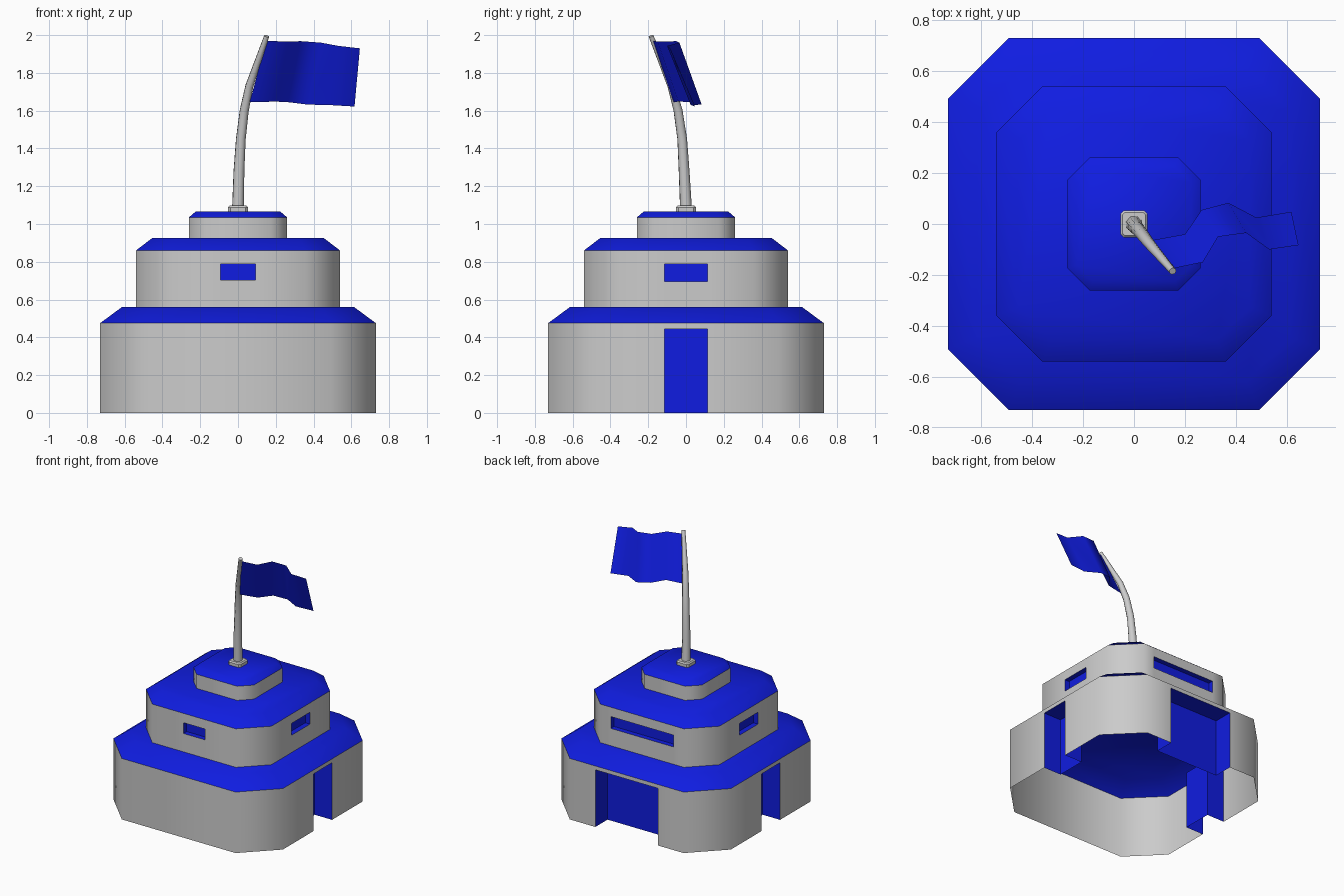
import bpy, bmesh, math
from mathutils import Vector

if "Cube" in bpy.data.objects:
    bpy.data.objects.remove(bpy.data.objects["Cube"])

blue = bpy.data.materials.new("blue_paint")
blue.diffuse_color = (0.005, 0.012, 0.75, 1)
blue.use_nodes = True
blue.node_tree.nodes["Principled BSDF"].inputs["Base Color"].default_value = blue.diffuse_color
UP = Vector((0, 0, 1))


def finish(bm, name, mat=None, angle=50):
    bmesh.ops.remove_doubles(bm, verts=bm.verts, dist=0.0005)
    me = bpy.data.meshes.new(name)
    bm.to_mesh(me)
    bm.free()
    ob = bpy.data.objects.new(name, me)
    bpy.context.collection.objects.link(ob)
    if mat:
        me.materials.append(mat)
    bpy.ops.object.select_all(action='DESELECT')
    ob.select_set(True)
    bpy.context.view_layer.objects.active = ob
    bpy.ops.object.shade_smooth_by_angle(angle=math.radians(angle))
    return ob


def face(bm, pts):
    return bm.faces.new([bm.verts.new(p) for p in pts])


def side_frame(k, half):
    """Point function (u, z, depth) on side k: 0 front, 1 right, 2 back, 3 left."""
    a = math.radians(-90 + 90 * k)
    n = Vector((math.cos(a), math.sin(a), 0))
    r = UP.cross(n)
    return lambda u, z, d=0: n * (half - d) + r * u + UP * z


def octagon(half, c, z):
    return [side_frame(k, half)(u, z) for k in range(4) for u in (-c, c)]


def loft(bm, rings):
    """Skin a stack of octagons and cap the top."""
    for a, b in zip(rings, rings[1:]):
        for i in range(8):
            j = (i + 1) % 8
            face(bm, (a[i], a[j], b[j], b[i]))
    face(bm, rings[-1])


def walls(name, half, c, z0, z1, openings):
    """Octagonal wall with recessed blue openings {side: (half width, low, high, depth)}."""
    bm, rb = bmesh.new(), bmesh.new()
    for k in range(4):
        p, q = side_frame(k, half), side_frame(k + 1, half)

        def rect(u0, u1, a, b):
            if b - a > 0.001:
                face(bm, (p(u0, a), p(u1, a), p(u1, b), p(u0, b)))
        if k in openings:
            w, a, b, d = openings[k]
            rect(-c, -w, z0, z1)
            rect(w, c, z0, z1)
            rect(-w, w, z0, a)
            rect(-w, w, b, z1)
            # recess: back panel, jambs, lintel, sill
            face(rb, (p(-w, a, d), p(w, a, d), p(w, b, d), p(-w, b, d)))
            face(rb, (p(-w, a), p(-w, a, d), p(-w, b, d), p(-w, b)))
            face(rb, (p(w, a, d), p(w, a), p(w, b), p(w, b, d)))
            face(rb, (p(-w, b, d), p(w, b, d), p(w, b), p(-w, b)))
            if a > z0 + 0.001:
                face(rb, (p(-w, a), p(w, a), p(w, a, d), p(-w, a, d)))
        else:
            rect(-c, c, z0, z1)
        face(bm, (p(c, z0), q(-c, z0), q(-c, z1), p(c, z1)))
    finish(bm, name + "_walls")
    if openings:
        finish(rb, name + "_openings", blue, 30)
    else:
        rb.free()


def roof(name, half, c, steps):
    """Sloped roof from (inset, z) steps."""
    bm = bmesh.new()
    loft(bm, [octagon(half - d, c - 0.414 * d, z) for d, z in steps])
    finish(bm, name + "_roof", blue)


# three stacked tiers
walls("lower", 0.73, 0.49, 0, 0.475,
      {1: (0.115, 0, 0.445, 0.15), 2: (0.27, 0, 0.445, 0.15), 3: (0.115, 0, 0.445, 0.15)})
roof("lower", 0.73, 0.49, [(0, 0.475), (0.115, 0.56)])
walls("middle", 0.54, 0.36, 0.56, 0.86,
      {0: (0.092, 0.703, 0.787, 0.04), 1: (0.115, 0.695, 0.787, 0.04),
       2: (0.27, 0.695, 0.787, 0.04), 3: (0.115, 0.695, 0.787, 0.04)})
roof("middle", 0.54, 0.36, [(0, 0.86), (0.085, 0.925)])
walls("upper", 0.26, 0.175, 0.925, 1.035, {})
roof("upper", 0.26, 0.175, [(0, 1.035), (0.035, 1.065)])

# pole socket
bm = bmesh.new()
loft(bm, [octagon(0.053, 0.04, 1.06), octagon(0.053, 0.04, 1.088), octagon(0.045, 0.036, 1.097)])
finish(bm, "pole_socket", None, 30)

# bent tapering pole
path = [(0, 0, 1.08, 0.033), (0.005, -0.01, 1.28, 0.03), (0.015, -0.02, 1.45, 0.027),
        (0.033, -0.042, 1.6, 0.025), (0.06, -0.077, 1.73, 0.022),
        (0.105, -0.13, 1.86, 0.018), (0.152, -0.185, 1.995, 0.014)]
cu = bpy.data.curves.new("flag_pole", 'CURVE')
cu.dimensions = '3D'
cu.bevel_depth = 1
cu.bevel_resolution = 2
cu.use_fill_caps = True
sp = cu.splines.new('POLY')
sp.points.add(len(path) - 1)
for pt, (x, y, z, r) in zip(sp.points, path):
    pt.co = (x, y, z, 1)
    pt.radius = r
sp.use_smooth = True
bpy.context.collection.objects.link(bpy.data.objects.new("flag_pole", cu))

# waving flag: upper and lower edges
top = [(0.15, -0.175, 1.97), (0.27, -0.15, 1.965), (0.33, -0.05, 1.968),
       (0.44, -0.035, 1.96), (0.53, -0.1, 1.943), (0.645, -0.083, 1.93)]
low = [(0.062, -0.065, 1.645), (0.2, -0.04, 1.648), (0.265, 0.055, 1.645),
       (0.37, 0.083, 1.632), (0.48, 0.025, 1.63), (0.617, 0.048, 1.622)]
bm = bmesh.new()
for i in range(5):
    face(bm, (low[i], low[i + 1], top[i + 1], top[i]))
finish(bm, "flag", blue, 80)
